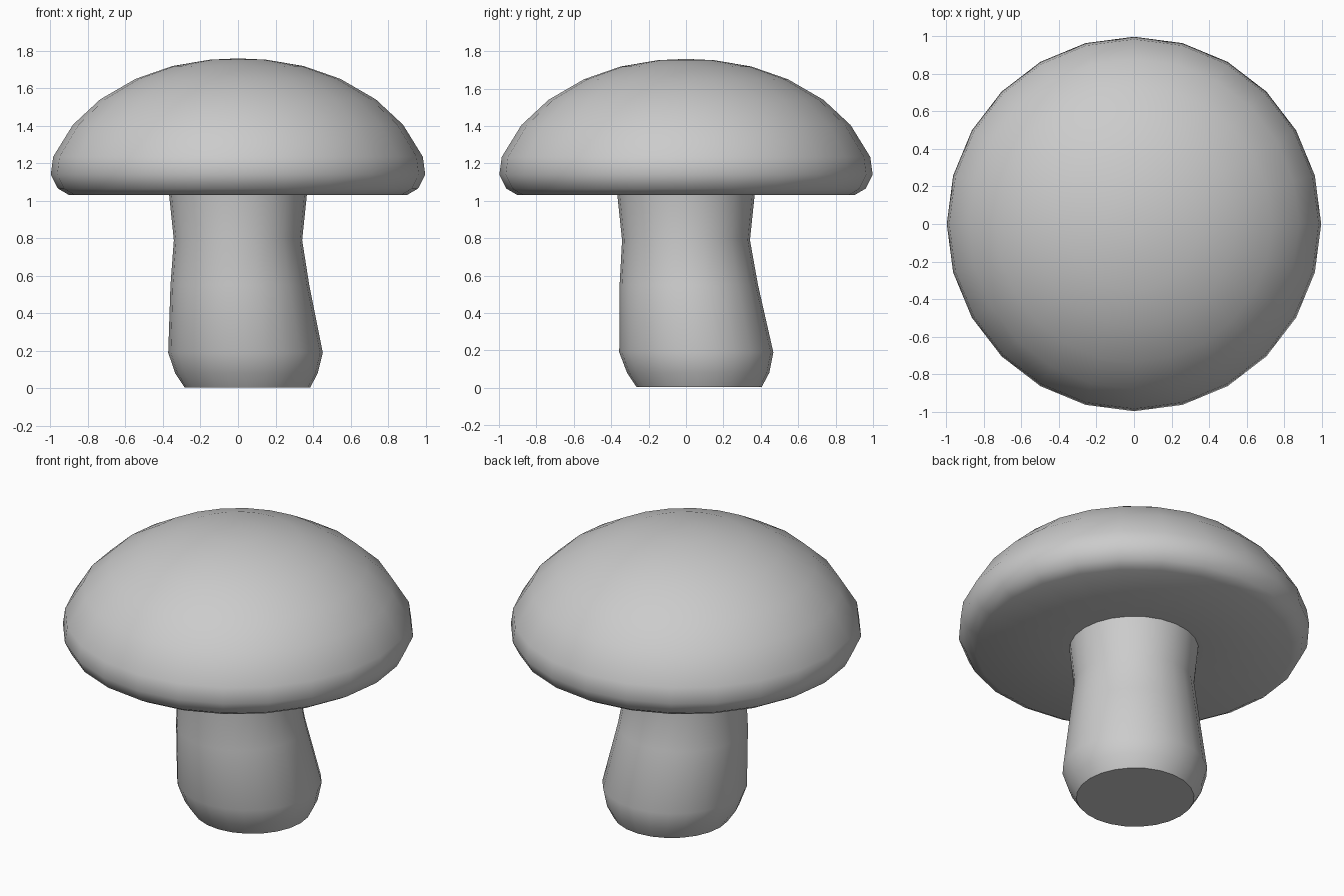
import bpy, bmesh, math

if "Cube" in bpy.data.objects:
    bpy.data.objects.remove(bpy.data.objects["Cube"])

SIDES = 24


def loft(name, rings, close_first=False, close_last=False):
    """Skin a stack of circles given as (x, y, z, radius)."""
    bm = bmesh.new()
    loops = []
    for x, y, z, r in rings:
        loops.append([bm.verts.new((x + r * math.cos(math.tau * i / SIDES),
                                    y + r * math.sin(math.tau * i / SIDES), z))
                      for i in range(SIDES)])
    for a, b in zip(loops, loops[1:]):
        for i in range(SIDES):
            j = (i + 1) % SIDES
            bm.faces.new((a[i], a[j], b[j], b[i]))
    if close_first:
        bm.faces.new(loops[0][::-1])
    if close_last:
        bm.faces.new(loops[-1])
    mesh = bpy.data.meshes.new(name)
    bm.to_mesh(mesh)
    bm.free()
    obj = bpy.data.objects.new(name, mesh)
    bpy.context.collection.objects.link(obj)
    bpy.ops.object.select_all(action='DESELECT')
    obj.select_set(True)
    bpy.context.view_layer.objects.active = obj
    bpy.ops.object.shade_smooth_by_angle(angle=math.radians(45))
    return obj


# Stem: waisted column whose foot leans toward +x and +y
loft("stem", [
    (0.05, 0.07, 0.005, 0.335),
    (0.045, 0.065, 0.08, 0.38),
    (0.04, 0.055, 0.19, 0.412),
    (0.01, 0.015, 0.55, 0.37),
    (0.0, 0.0, 0.79, 0.342),
    (0.0, 0.0, 1.03, 0.367),
], close_first=True)

# Cap: flat underside around the stem, rounded rim, low dome
cap_profile = [
    (0.367, 1.03), (0.90, 1.03), (0.96, 1.065), (0.998, 1.14), (0.985, 1.235),
    (0.88, 1.405), (0.735, 1.54), (0.545, 1.65), (0.35, 1.718), (0.15, 1.752), (0.04, 1.757),
]
loft("cap", [(0, 0, z, r) for r, z in cap_profile], close_last=True)
